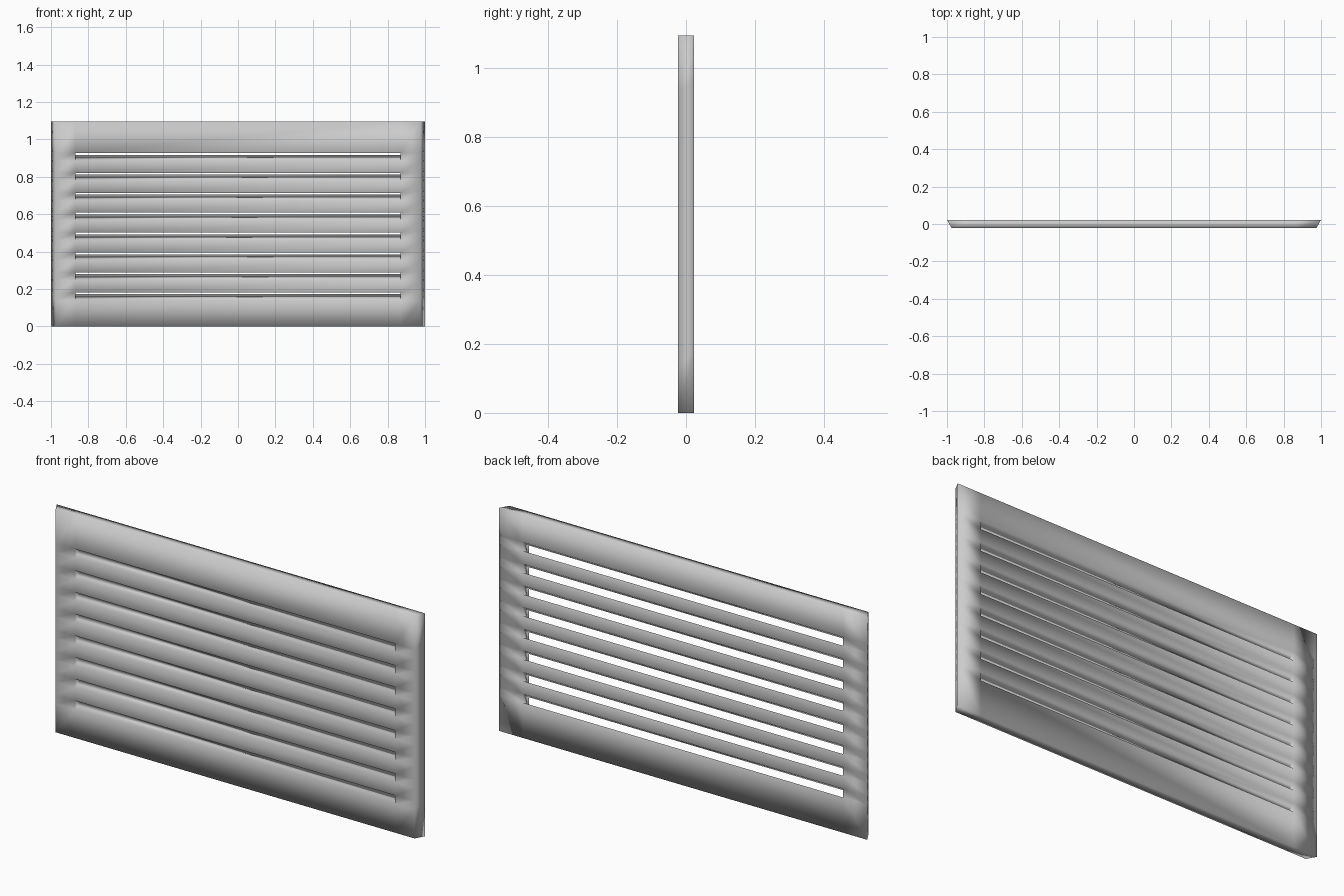
import bpy, bmesh

if "Cube" in bpy.data.objects:
    bpy.data.objects.remove(bpy.data.objects["Cube"])

H, D = 1.095, 0.0225          # height, half depth
SLOTS, PITCH = 8, 0.1064
Z0, GAP, RISE = 0.140, 0.043, 0.033   # first slot, opening height, upward slant to the back
SLOT_X = 0.87

# Row heights on the front and back (slot edges climb towards the back)
edges = [Z0 + i * PITCH + k * GAP for i in range(SLOTS) for k in (0, 1)]
front_z = [0] + edges + [H]
back_z = [0] + [z + RISE for z in edges] + [H]

bm = bmesh.new()


def sheet(y, half, zs):
    """Grid of points: four columns, one row per slot edge."""
    return [[bm.verts.new((x, y, z)) for x in (-half, -SLOT_X, SLOT_X, half)] for z in zs]


front = sheet(-D, 0.975, front_z)
back = sheet(D, 1.0, back_z)
rows = len(front_z) - 1


def bridge(a, b):
    """Wall joining one grid edge on the front to the same edge on the back."""
    (r0, c0), (r1, c1) = a, b
    bm.faces.new((front[r0][c0], front[r1][c1], back[r1][c1], back[r0][c0]))


for r in range(rows):
    for c in range(3):
        if c == 1 and r % 2 == 1:
            # slanted through-slot
            ring = [(r, 1), (r, 2), (r + 1, 2), (r + 1, 1)]
            for i in range(4):
                bridge(ring[i], ring[(i + 1) % 4])
        else:
            # front and back panels
            for g in (front, back):
                bm.faces.new((g[r][c], g[r][c + 1], g[r + 1][c + 1], g[r + 1][c]))
    # splayed side walls
    for c in (0, 3):
        bridge((r, c), (r + 1, c))

# top and bottom walls
for c in range(3):
    for r in (0, rows):
        bridge((r, c), (r, c + 1))

bmesh.ops.recalc_face_normals(bm, faces=bm.faces)
for f in bm.faces:
    f.smooth = True     # soft pillowed shading over the whole grille

mesh = bpy.data.meshes.new("vent_grille")
bm.to_mesh(mesh)
bm.free()
obj = bpy.data.objects.new("vent_grille", mesh)
bpy.context.collection.objects.link(obj)
